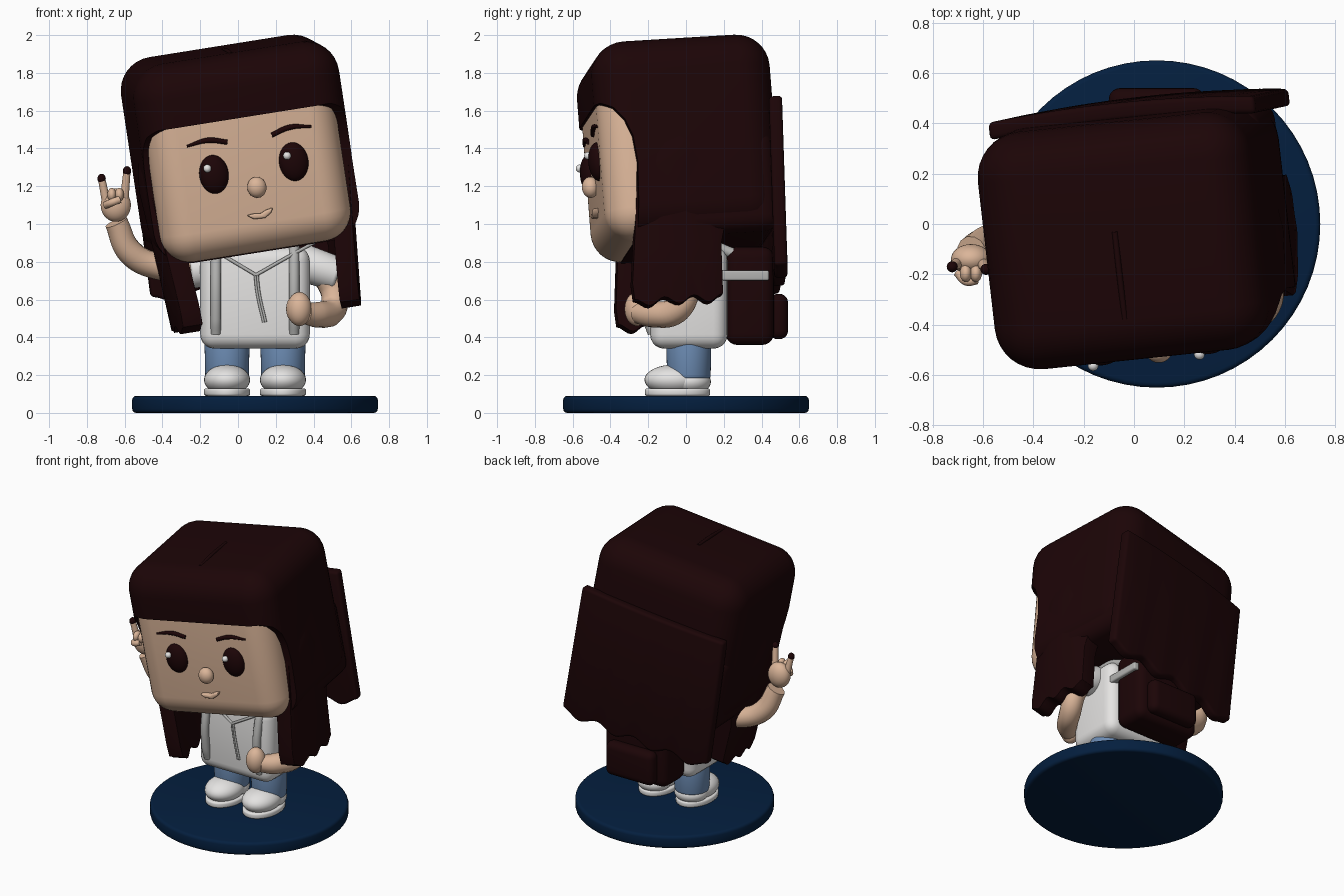
import bpy, bmesh, math
from mathutils import Matrix, Vector

if "Cube" in bpy.data.objects:
    bpy.data.objects.remove(bpy.data.objects["Cube"])


def colour(name, rgb):
    m = bpy.data.materials.new(name)
    m.diffuse_color = (*rgb, 1)
    m.use_nodes = True
    m.node_tree.nodes["Principled BSDF"].inputs["Base Color"].default_value = m.diffuse_color
    return m


HAIR = colour("dark_brown", (0.0115, 0.0014, 0.002))
SKIN = colour("skin", (0.71, 0.465, 0.32))
WHITE = colour("white", (0.78, 0.77, 0.76))
GREY = colour("grey", (0.45, 0.45, 0.44))
JEANS = colour("denim_blue", (0.15, 0.26, 0.45))
NAVY = colour("navy", (0.0012, 0.0135, 0.049))

# Tilted frame shared by the head, face and hair
HEAD = (Matrix.Translation((0.01, -0.06, 1.40)) @ Matrix.Rotation(math.radians(6), 4, 'Z')
        @ Matrix.Rotation(math.radians(-9), 4, 'Y') @ Matrix.Rotation(math.radians(3.5), 4, 'X'))
BODY = Matrix.Identity(4)
CX = 0.09  # body centre line


def finish(ob, angle=40):
    """Apply modifiers, then smooth shade with sharp edges kept."""
    dg = bpy.context.evaluated_depsgraph_get()
    dg.update()
    me = bpy.data.meshes.new_from_object(ob.evaluated_get(dg))
    ob.modifiers.clear()
    ob.data = me
    me.polygons.foreach_set("use_smooth", [True] * len(me.polygons))
    me.set_sharp_from_angle(angle=math.radians(angle))
    return ob


def add(name, bm, mat, frame=BODY, bevel=0, seg=5, done=True):
    bmesh.ops.recalc_face_normals(bm, faces=bm.faces)
    me = bpy.data.meshes.new(name)
    bm.to_mesh(me)
    bm.free()
    me.materials.append(mat)
    ob = bpy.data.objects.new(name, me)
    bpy.context.collection.objects.link(ob)
    ob.matrix_world = frame
    if bevel:
        b = ob.modifiers.new("bevel", 'BEVEL')
        b.width, b.segments, b.limit_method = bevel, seg, 'ANGLE'
        b.angle_limit = math.radians(40)
    return finish(ob) if done else ob


def box(name, lo, hi, mat, frame=BODY, bevel=0.03, seg=5, done=True):
    bm = bmesh.new()
    lo, hi = Vector(lo), Vector(hi)
    m = Matrix.Translation((lo + hi) / 2) @ Matrix.Diagonal((*(hi - lo), 1))
    bmesh.ops.create_cube(bm, size=1, matrix=m)
    return add(name, bm, mat, frame, bevel, seg, done)


def ball(name, c, r, mat, frame=BODY):
    bm = bmesh.new()
    m = Matrix.Translation(c) @ Matrix.Diagonal((*r, 1))
    bmesh.ops.create_uvsphere(bm, u_segments=32, v_segments=18, radius=1, matrix=m)
    return add(name, bm, mat, frame)


def cone(name, a, b, r1, r2, mat, bevel=0, stretch=1):
    a, b = Vector(a), Vector(b)
    bm = bmesh.new()
    m = Matrix.Translation((a + b) / 2) @ (b - a).to_track_quat('Z', 'Y').to_matrix().to_4x4()
    m = m @ Matrix.Diagonal((1, stretch, 1, 1))
    bmesh.ops.create_cone(bm, cap_ends=True, segments=64, radius1=r1, radius2=r2,
                          depth=(b - a).length, matrix=m)
    return add(name, bm, mat, BODY, bevel, 3)


def prism(name, pts, lo, hi, axis, mat, frame=BODY, bevel=0, done=True, cuts=(), warp=None):
    """Extrude a 2D outline along x (outline y,z) or y (outline x,z), slice it, then bend it."""
    bm = bmesh.new()
    rings = [[bm.verts.new((d, p[0], p[1]) if axis == 'x' else (p[0], d, p[1])) for p in pts]
             for d in (lo, hi)]
    for r in rings:
        bm.faces.new(r)
    for i in range(len(pts)):
        j = (i + 1) % len(pts)
        bm.faces.new((rings[0][i], rings[0][j], rings[1][j], rings[1][i]))
    for normal, t in cuts:
        bmesh.ops.bisect_plane(bm, geom=bm.verts[:] + bm.edges[:] + bm.faces[:], dist=1e-5,
                               plane_co=Vector(normal) * t, plane_no=normal)
    if warp:
        for v in bm.verts:
            v.co += Vector(warp(v.co))
    return add(name, bm, mat, frame, bevel, 3, done)


def tube(name, pts, r, mat, frame=BODY, radii=None):
    cu = bpy.data.curves.new(name, 'CURVE')
    cu.dimensions, cu.bevel_depth, cu.bevel_resolution = '3D', r, 4
    cu.use_fill_caps, cu.resolution_u = True, 8
    sp = cu.splines.new('BEZIER')
    sp.bezier_points.add(len(pts) - 1)
    for i, (bp, p) in enumerate(zip(sp.bezier_points, pts)):
        bp.co = p
        bp.handle_left_type = bp.handle_right_type = 'AUTO'
        bp.radius = radii[i] if radii else 1
    tmp = bpy.data.objects.new(name + "_path", cu)
    bpy.context.collection.objects.link(tmp)
    dg = bpy.context.evaluated_depsgraph_get()
    dg.update()
    bm = bmesh.new()
    bm.from_mesh(bpy.data.meshes.new_from_object(tmp.evaluated_get(dg)))
    bpy.data.objects.remove(tmp)
    return add(name, bm, mat, frame)


# Round stand
cone("stand", (CX, 0, 0), (CX, 0, 0.09), 0.65, 0.65, NAVY, 0.02)

# Legs and shoes
for side, s in (("left", -1), ("right", 1)):
    x = CX + s * 0.148
    cone(side + "_leg", (x, 0.015, 0.18), (x, 0.015, 0.40), 0.115, 0.12, JEANS, 0.015)
    ball(side + "_shoe", (x, -0.065, 0.175), (0.122, 0.155, 0.08), WHITE)
    ball(side + "_heel", (x, 0.02, 0.165), (0.115, 0.112, 0.07), WHITE)
    cone(side + "_sole", (x, -0.045, 0.09), (x, -0.045, 0.13), 0.122, 0.122, WHITE, 0.012, 1.42)

# Shirt and neck
box("shirt", (-0.20, -0.19, 0.34), (0.38, 0.22, 0.88), WHITE, bevel=0.075)
cone("neck", (CX, 0, 0.8), (CX, 0, 0.98), 0.12, 0.12, SKIN)
cone("right_sleeve", (0.33, 0.02, 0.80), (0.535, 0.0, 0.73), 0.10, 0.092, WHITE, 0.015)
cone("left_sleeve", (-0.13, 0.02, 0.77), (-0.26, 0.0, 0.75), 0.10, 0.092, WHITE, 0.015)

# Hood cords
tube("left_neck_cord", [(-0.09, -0.185, 0.84), (0.095, -0.2, 0.73)], 0.009, GREY)
tube("right_neck_cord", [(0.095, -0.2, 0.73), (0.29, -0.19, 0.84), (0.42, -0.13, 0.91)], 0.009, GREY)
for i, dx in enumerate((0, 0.012)):
    tube(f"hanging_cord_{i}", [(0.09 + dx, -0.2, 0.735), (0.1 + dx, -0.195, 0.64), (0.135 + dx, -0.195, 0.48)],
         0.007, GREY)

# Backpack with straps
box("backpack", (-0.16, 0.21, 0.36), (0.34, 0.465, 0.88), HAIR, bevel=0.06)
box("backpack_pocket", (-0.10, 0.44, 0.39), (0.28, 0.54, 0.63), HAIR, bevel=0.045)
for side, s in (("left", -1), ("right", 1)):
    x = CX + s * 0.207
    tube(side + "_strap", [(x, 0.26, 0.84), (x, 0.08, 0.90), (x, -0.14, 0.87), (x, -0.195, 0.76),
                           (x, -0.2, 0.5), (x, -0.175, 0.42)], 0.028, GREY)
    xb = CX + s * 0.25
    box(side + "_strap_loop", (xb - 0.025, 0.15, 0.70), (xb + 0.025, 0.44, 0.755), GREY, bevel=0.012)

# Raised arm with hand sign
tube("left_arm", [(-0.2, 0.0, 0.77), (-0.42, -0.03, 0.775), (-0.57, -0.07, 0.85), (-0.645, -0.11, 1.01)],
     0.07, SKIN, radii=[1, 1, 1, 0.9])
ball("left_palm", (-0.647, -0.14, 1.10), (0.08, 0.06, 0.088), SKIN)
for name, a, b in (("index", (-0.70, -0.155, 1.13), (-0.722, -0.17, 1.24)),
                   ("little", (-0.602, -0.155, 1.13), (-0.588, -0.18, 1.28))):
    cone(name + "_finger", a, b, 0.023, 0.019, SKIN)
    ball(name + "_nail", b, (0.022, 0.022, 0.026), HAIR)
for i, x in enumerate((-0.668, -0.628)):
    ball(f"folded_finger_{i}", (x, -0.195, 1.155), (0.024, 0.036, 0.036), SKIN)
tube("left_thumb", [(-0.70, -0.19, 1.10), (-0.665, -0.225, 1.115), (-0.625, -0.22, 1.13)], 0.02, SKIN)

# Bent arm holding the strap
tube("right_arm", [(0.46, 0.01, 0.74), (0.51, 0.0, 0.63), (0.5, -0.05, 0.545),
                   (0.42, -0.18, 0.52), (0.35, -0.25, 0.53)], 0.072, SKIN, radii=[1, 1, 1, 0.95, 0.8])
ball("right_hand", (0.325, -0.26, 0.55), (0.065, 0.065, 0.09), SKIN)
ball("right_thumb", (0.285, -0.25, 0.55), (0.03, 0.04, 0.06), SKIN)

# Head
box("head", (-0.52, -0.44, -0.535), (0.505, 0.36, 0.46), SKIN, HEAD, 0.16, 8)

# Face, mirrored left and right about its own centre line
FX = 0.012
for side, s in (("left", -1), ("right", 1)):
    ball(side + "_eye", (FX + s * 0.215, -0.44, -0.08), (0.078, 0.05, 0.103), HAIR, HEAD)
    ball(side + "_glint", (FX + s * 0.215 - 0.035, -0.485, -0.04), (0.021, 0.021, 0.021), WHITE, HEAD)
    tube(side + "_eyebrow", [(FX + s * 0.12, -0.443, 0.078), (FX + s * 0.22, -0.448, 0.104),
                             (FX + s * 0.335, -0.443, 0.09)], 0.013, HAIR, HEAD, radii=[1, 1.1, 0.5])
ball("nose", (FX - 0.002, -0.465, -0.182), (0.051, 0.045, 0.056), SKIN, HEAD)
lips = [(-0.065, -0.322), (-0.02, -0.318), (0.012, -0.323), (0.04, -0.31), (0.08, -0.302), (0.065, -0.328),
        (0.03, -0.35), (-0.03, -0.347)]
prism("lips", lips, -0.47, -0.42, 'y', SKIN, HEAD, 0.01)

# Hair cap: rounded block with the face opening cut out
cap = box("hair_cap", (-0.55, -0.455, -0.54), (0.555, 0.495, 0.53), HAIR, HEAD, 0.18, 8, False)
opening = [(-0.8, 0.2), (-0.43, 0.195), (-0.37, 0.16), (-0.315, 0.09), (-0.28, 0.0), (-0.265, -0.14),
           (-0.275, -0.33), (-0.31, -0.8), (-0.8, -0.8)]
cutter = prism("face_cutter", opening, -0.9, 0.9, 'x', HAIR, HEAD, done=False)
cutter.hide_render = True
cut = cap.modifiers.new("cut", 'BOOLEAN')
cut.operation, cut.object, cut.solver = 'DIFFERENCE', cutter, 'EXACT'
finish(cap)
bpy.data.objects.remove(cutter)
box("lower_hair", (-0.535, -0.2, -0.54), (0.535, 0.47, 0.0), HAIR, HEAD, 0.08)
tube("hair_parting", [(0, 0.07, 0.525), (0, -0.1, 0.531), (0, -0.28, 0.522)], 0.012, HAIR, HEAD)


def wave(a, b, z, amp, turns, n=24):
    """Wavy lower hem between two horizontal positions."""
    return [(a + (b - a) * i / n, z + amp * math.cos(turns * 2 * math.pi * i / n)) for i in range(n + 1)]


# Side locks hanging over the shoulders, blended into the cap
lock = [(0.23, 0.14), (-0.24, 0.14), (-0.265, -0.14), (-0.29, -0.4), (-0.335, -0.78)]
lock += wave(-0.33, 0.14, -0.885, 0.02, 3) + [(0.15, -0.6), (0.23, -0.3)]
slices = [((0, 0, 1), z) for z in (0.05, -0.05, -0.15, -0.3, -0.6)] + [((0, 1, 0), y) for y in (-0.16, -0.03, 0.1)]
for side, s in (("left", -1), ("right", 1)):
    prism(side + "_lock", lock, s * 0.475, s * 0.58, 'x', HAIR, HEAD, 0.02, cuts=slices,
          warp=lambda v: (s * (0.085 * v.z - 0.28 * max(0, v.z + 0.1) - 1.1 * (v.y + 0.05) ** 2 * (0.8 + 0.5 * v.z)), 0, 0))

# Back sheet of hair, hanging nearly upright and bowed over the backpack
sheet = [(0.56, 0.165), (-0.515, 0.165)] + wave(-0.54, 0.56, -0.765, 0.025, 4, 40)
prism("back_hair", sheet, 0.45, 0.52, 'y', HAIR, HEAD, 0.025,
      cuts=[((1, 0, 0), k * 0.11 - 0.44) for k in range(9)],
      warp=lambda v: (0, 0.045 * v.z + 0.03 * (1 - (v.x / 0.56) ** 2), 0))
